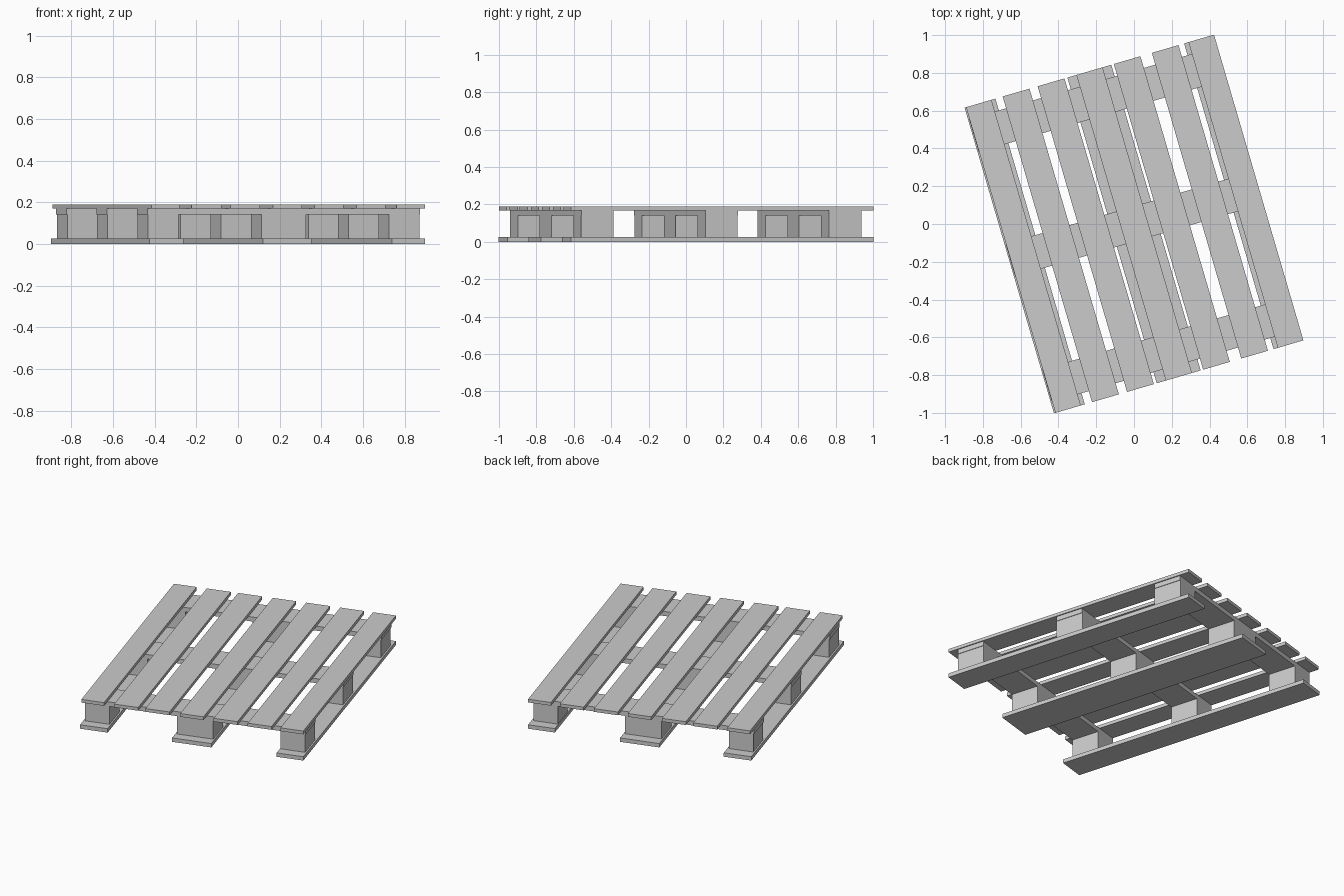
import bpy, bmesh
from math import radians
from mathutils import Matrix

cube = bpy.data.objects.get("Cube")
if cube:
    bpy.data.objects.remove(cube, do_unlink=True)

# Single plain wood-grey material
grey = bpy.data.materials.new("pale_grey")
grey.use_nodes = True
colour = (0.6, 0.6, 0.6, 1)
grey.diffuse_color = colour
grey.node_tree.nodes["Principled BSDF"].inputs["Base Color"].default_value = colour

TURN = Matrix.Rotation(radians(16.3), 4, "Z")  # the pallet sits turned on the ground


def plank(name, across, along, height):
    """Box spanning (min, max) ranges in the pallet's own turned frame."""
    ranges = (across, along, height)
    centre = [(a + b) / 2 for a, b in ranges]
    size = [b - a for a, b in ranges]
    mesh = bpy.data.meshes.new(name)
    bm = bmesh.new()
    bmesh.ops.create_cube(bm, size=1, matrix=Matrix.Diagonal((*size, 1)))
    bm.to_mesh(mesh)
    bm.free()
    mesh.materials.append(grey)
    obj = bpy.data.objects.new(name, mesh)
    obj.matrix_world = TURN @ Matrix.Translation(centre)
    bpy.context.collection.objects.link(obj)


LENGTH = (-0.843, 0.843)
BASE, BLOCK, RAIL, DECK = (0, 0.025), (0.025, 0.14), (0.14, 0.169), (0.169, 0.19)

# Deck boards
deck = [(-0.68, -0.54), (-0.478, -0.33), (-0.285, -0.137), (-0.071, 0.073),
        (0.135, 0.282), (0.345, 0.492), (0.547, 0.688)]
for i, span in enumerate(deck):
    plank(f"deck_board_{i + 1}", span, LENGTH, DECK)

# Base boards
bases = {"right": (-0.688, -0.518), "middle": (-0.121, 0.121), "left": (0.523, 0.688)}
for side, span in bases.items():
    plank(f"base_board_{side}", span, LENGTH, BASE)

# Cross rails with three blocks under each
rows = {"front": (-0.782, -0.603), "centre": (-0.09, 0.09), "back": (0.597, 0.778)}
blocks = {"right": (-0.678, -0.527), "middle": (-0.112, 0.112), "left": (0.527, 0.678)}
for row, along in rows.items():
    plank(f"cross_rail_{row}", (-0.682, 0.682), along, RAIL)
    for side, span in blocks.items():
        plank(f"block_{row}_{side}", span, along, BLOCK)
